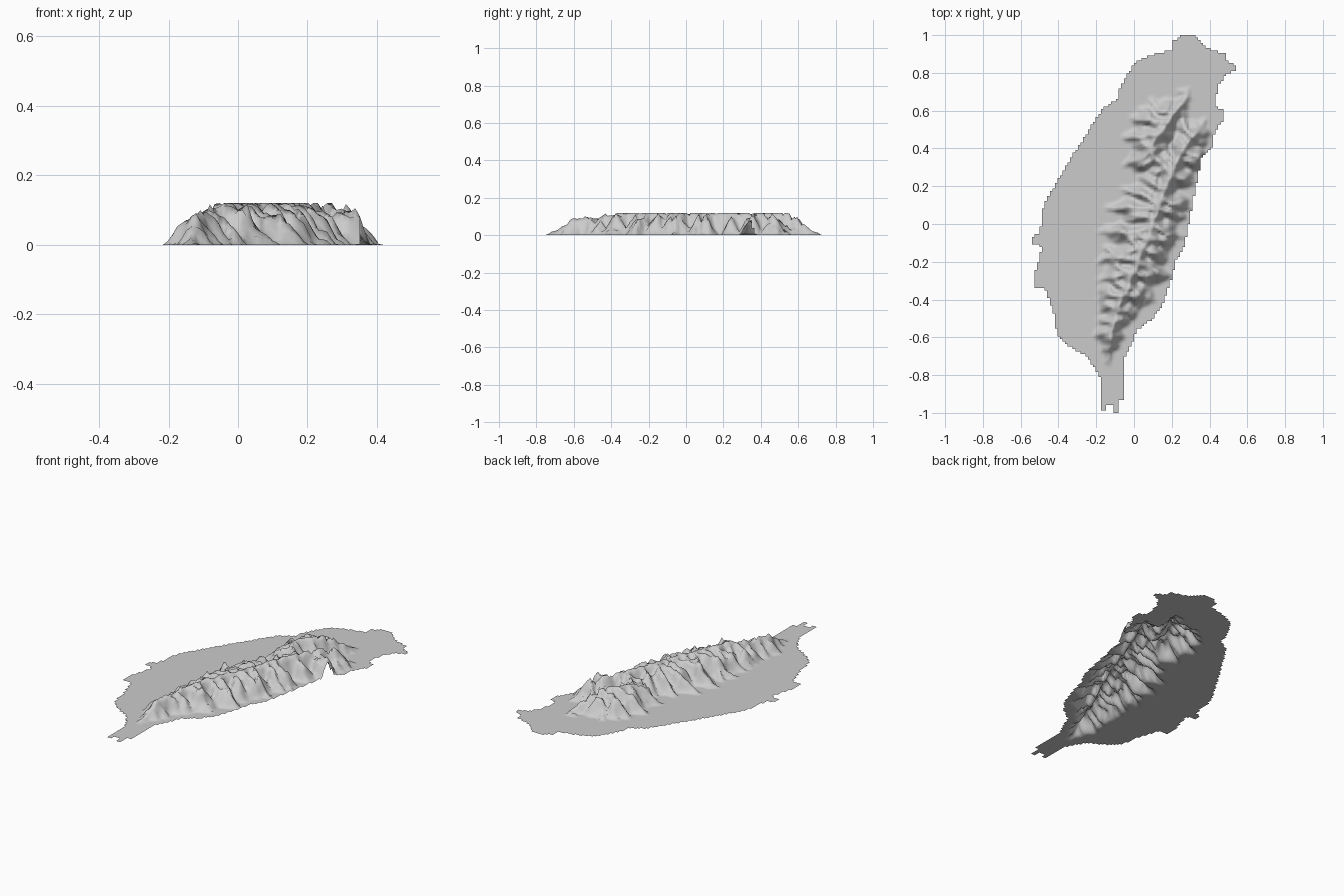
import bpy, bmesh, math, random
from mathutils import Vector, noise

if "Cube" in bpy.data.objects:
    bpy.data.objects.remove(bpy.data.objects["Cube"])

random.seed(11)
CELL = 2 / 148          # terrain grid spacing
PEAK = 0.12             # summits are levelled at this height

# coastline, clockwise from the north cape
COAST = [(.25, 1), (.32, 1), (.385, .93), (.49, .9), (.495, .85), (.545, .84), (.545, .81), (.495, .8),
         (.44, .72), (.437, .62), (.472, .6), (.472, .55), (.43, .487), (.41, .4), (.355, .345),
         (.335, .24), (.285, -.03), (.26, -.13), (.22, -.2), (.182, -.345), (.15, -.43), (.1, -.5),
         (.02, -.56), (-.047, -.7), (-.06, -.75), (-.06, -.935), (-.082, -.935), (-.082, -1), (-.11, -1),
         (-.112, -.965), (-.15, -.965), (-.15, -.985), (-.172, -.985), (-.175, -.82), (-.2, -.77),
         (-.25, -.7), (-.35, -.645), (-.41, -.58), (-.42, -.49), (-.47, -.345), (-.53, -.33),
         (-.525, -.26), (-.485, -.12), (-.54, -.1), (-.54, -.07), (-.495, -.04), (-.49, .05), (-.47, .12),
         (-.295, .41), (-.165, .61), (-.09, .66), (-.065, .74), (0, .85), (.08, .89), (.2, .925),
         (.21, .97)]

# crest lines: x, y, height, west spur reach, east spur reach
CENTRAL = [(.38, .55, .03, .05, .03), (.33, .48, .10, .12, .09), (.25, .37, .125, .12, .14),
           (.17, .2, .13, .15, .16), (.11, .05, .13, .22, .17), (.06, -.1, .13, .24, .18),
           (.01, -.23, .13, .2, .18), (-.05, -.36, .125, .15, .14), (-.1, -.48, .105, .1, .1),
           (-.13, -.62, .095, .06, .06), (-.145, -.75, 0, .02, .02)]
NORTH = [(.29, .73, .01, .05, .03), (.25, .63, .07, .14, .05), (.19, .55, .125, .2, .06),
         (.12, .46, .13, .16, .08), (.09, .38, .125, .13, .1), (.17, .28, .12, .1, 0)]

# long western side ridges: start x, y, end x, y
SIDE = [(.19, .55, -.03, .58), (.12, .47, -.06, .46), (.1, .4, -.07, .31), (.12, .07, -.17, .08),
        (.08, -.03, -.2, -.04), (.05, -.12, -.21, -.2), (0, -.25, -.2, -.3)]

segments = []


def inside(x, y):
    hit = False
    for (ax, ay), (bx, by) in zip(COAST, COAST[1:] + COAST[:1]):
        if (ay > y) != (by > y) and x < ax + (y - ay) * (bx - ax) / (by - ay):
            hit = not hit
    return hit


def add_spur(start, way, reach, h, branch=True):
    """A ridge descending in direction way, with small side ridges."""
    bend = way.orthogonal() * random.uniform(-.35, .35)
    mid = start + (way + bend) * reach * .5
    end = mid + (way - bend * .6) * reach * .5
    hm = h * random.uniform(.65, .85) if reach < .15 else h * random.uniform(.75, .92)
    segments.append((start, mid, h, hm))
    segments.append((mid, end, hm, 0))
    if branch and reach > .09:
        for k in (1, -1):
            t = random.uniform(.2, .9)
            add_spur(start.lerp(mid, t), (way + way.orthogonal() * k).normalized(),
                     random.uniform(.05, .08), h + (hm - h) * t, False)


def add_range(crest, step=.08):
    """A crest line with spurs running down both flanks."""
    for p, q in zip(crest, crest[1:]):
        a, b = Vector(p[:2]), Vector(q[:2])
        segments.append((a, b, p[2], q[2]))
        n = max(1, round((b - a).length / step))
        west = (b - a).normalized().orthogonal()
        if west.x > 0:
            west = -west
        for i in range(n):
            for way, k in ((west, 3), (-west, 4)):
                t = (i + random.uniform(.25, .75)) / n
                reach = (p[k] + (q[k] - p[k]) * t) * random.uniform(.85, 1.15)
                if reach > .02:
                    add_spur(a.lerp(b, t), way, reach, p[2] + (q[2] - p[2]) * t)


add_range(CENTRAL)
add_range(NORTH)
for ax, ay, bx, by in SIDE:
    way = Vector((bx - ax, by - ay))
    add_spur(Vector((ax, ay)), way.normalized(), way.length, .125)


def height(x, y):
    wob = noise.noise_vector(Vector((x, y, 0)) * 14)
    p = Vector((x + wob.x * .018, y + wob.y * .018))
    best = 0
    for a, b, ha, hb in segments:
        if (a - p).length_squared > .09:
            continue
        d = b - a
        t = min(1, max(0, (p - a).dot(d) / d.length_squared))
        best = max(best, ha + (hb - ha) * t - 1.75 * (a + d * t - p).length)
    if best > 0:
        best += .022 * noise.noise(Vector((x, y, 3)) * 24) * min(1, best / .03)
    # slightly concave slopes, so the foothills fade into the plain
    return PEAK * min(1, max(0, best) / PEAK) ** 1.25


# island surface: grid cells whose centre lies inside the coast
bm = bmesh.new()
verts = {}


def vert(i, j):
    if (i, j) not in verts:
        x, y = i * CELL, j * CELL
        verts[i, j] = bm.verts.new((x, y, height(x, y)))
    return verts[i, j]


for i in range(-40, 40):
    for j in range(-74, 74):
        if inside((i + .5) * CELL, (j + .5) * CELL):
            bm.faces.new([vert(i, j), vert(i + 1, j), vert(i + 1, j + 1), vert(i, j + 1)])
for f in bm.faces:
    f.smooth = True
mesh = bpy.data.meshes.new("island_terrain")
bm.to_mesh(mesh)
bm.free()
island = bpy.data.objects.new("island_terrain", mesh)
bpy.context.collection.objects.link(island)

mat = bpy.data.materials.new("stone grey")
mat.diffuse_color = (.6, .6, .6, 1)
mat.use_nodes = True
mat.node_tree.nodes["Principled BSDF"].inputs["Base Color"].default_value = mat.diffuse_color
mesh.materials.append(mat)
